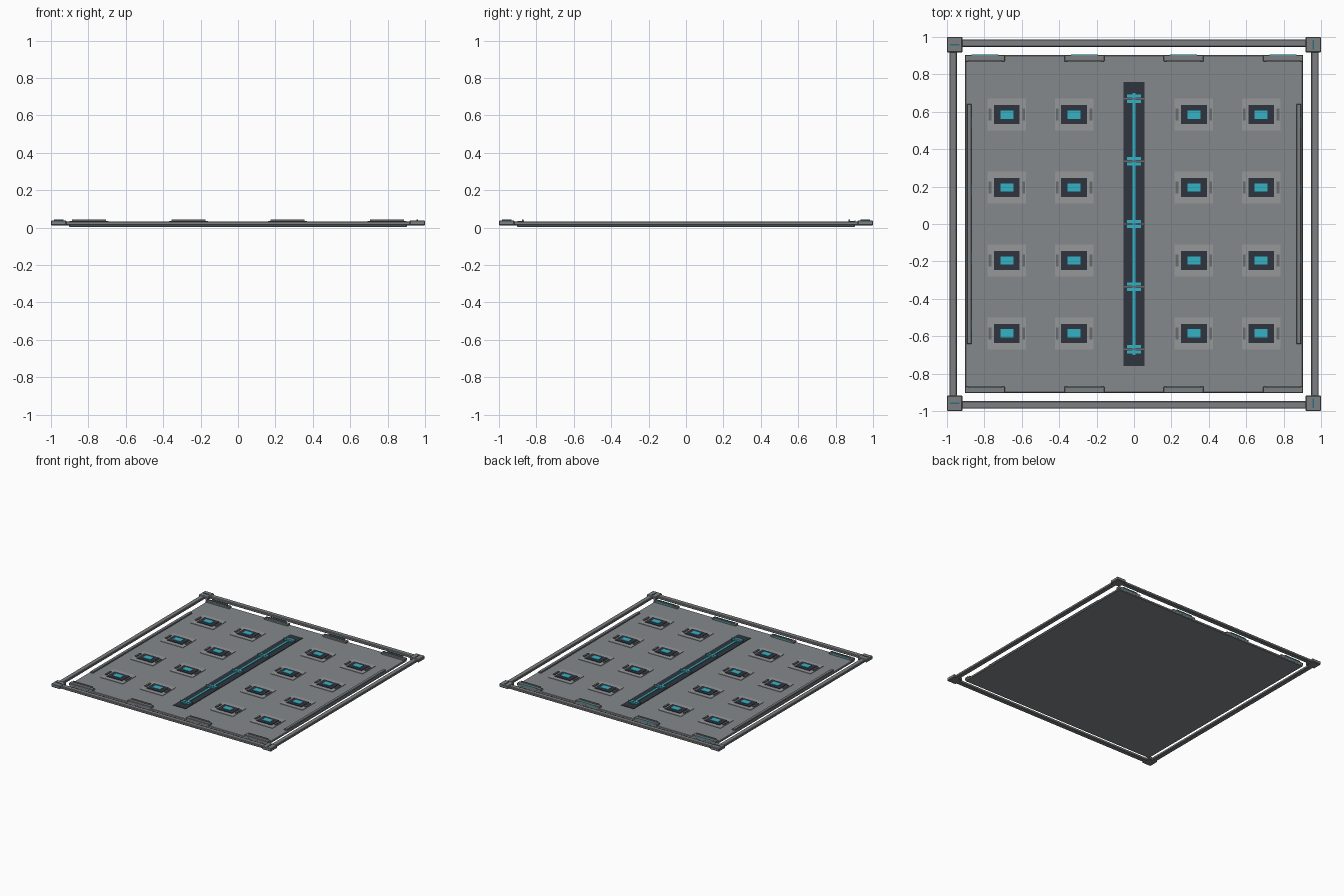
import bpy, bmesh
from mathutils import Matrix

if "Cube" in bpy.data.objects:
    bpy.data.objects.remove(bpy.data.objects["Cube"])


def material(name, color):
    m = bpy.data.materials.new(name)
    m.diffuse_color = color
    m.use_nodes = True
    m.node_tree.nodes["Principled BSDF"].inputs["Base Color"].default_value = m.diffuse_color
    return m


PANEL = material("panel_grey", (0.235, 0.25, 0.262, 1))
FRAME = material("frame_grey", (0.205, 0.21, 0.218, 1))
LIGHT = material("light_grey", (0.30, 0.31, 0.318, 1))
TRIM = material("trim_grey", (0.14, 0.15, 0.16, 1))
DARK = material("dark_panel", (0.028, 0.034, 0.048, 1))
TEAL = material("teal_glow", (0.035, 0.45, 0.56, 1))
DIM = material("dim_teal", (0.02, 0.16, 0.21, 1))


def boxes(name, items, mat, bevel=0):
    """One object made of boxes given as (x, y, width, depth, z_low, z_high)."""
    bm = bmesh.new()
    for x, y, w, d, z0, z1 in items:
        m = Matrix.Translation((x, y, (z0 + z1) / 2)) @ Matrix.Diagonal((w, d, z1 - z0, 1))
        bmesh.ops.create_cube(bm, size=1, matrix=m)
    mesh = bpy.data.meshes.new(name)
    bm.to_mesh(mesh)
    bm.free()
    ob = bpy.data.objects.new(name, mesh)
    bpy.context.collection.objects.link(ob)
    mesh.materials.append(mat)
    if bevel:
        b = ob.modifiers.new("bevel", "BEVEL")
        b.width = bevel
        b.segments = 1
    return ob


SIDES = (-1, 1)

# floor panel
boxes("floor_panel", [(0, 0, 1.805, 1.805, 0.003, 0.02)], PANEL, 0.003)

# outer frame rails and corner blocks
boxes("frame_rails",
      [(0, s * 0.967, 1.86, 0.04, 0.012, 0.033) for s in SIDES] +
      [(s * 0.967, 0, 0.04, 1.86, 0.012, 0.033) for s in SIDES], FRAME, 0.004)
corners = [(sx, sy) for sx in SIDES for sy in SIDES]
boxes("corner_blocks", [(sx * 0.9585, sy * 0.9585, 0.083, 0.083, 0.012, 0.038)
                        for sx, sy in corners], FRAME, 0.004)
boxes("corner_lights", [(sx * 0.9585, sy * 0.9585, 0.05 if sx < 0 else 0.007,
                         0.007 if sx < 0 else 0.05, 0.036, 0.042)
                        for sx, sy in corners], DIM)

# edge clips along the front and back
clip_x = (-0.797, -0.265, 0.265, 0.797)
boxes("clip_bases", [(x, s * 0.886, 0.215, 0.034, 0.012, 0.034)
                     for x in clip_x for s in SIDES], FRAME, 0.003)
boxes("clip_lips", [(x, s * 0.874, 0.18, 0.008, 0.032, 0.043)
                    for x in clip_x for s in SIDES], FRAME)
boxes("clip_lights", [(x, y, 0.145, 0.006, 0.03, 0.037)
                      for x in clip_x for y in (0.904, -0.868)], TEAL)

# side runners with small lights on one face
boxes("side_runners", [(s * 0.881, 0, 0.026, 1.285, 0.018, 0.032) for s in SIDES],
      FRAME, 0.003)
boxes("runner_lights", [(x, y, 0.004, 0.06, 0.024, 0.028)
                        for x in (-0.868, 0.894) for y in (-0.54, -0.18, 0.18, 0.54)], TEAL)

# central channel with conduit and clamps
boxes("center_channel", [(0, 0, 0.113, 1.52, 0.018, 0.024)], DARK)
boxes("conduit", [(0, 0, 0.014, 1.40, 0.022, 0.028)], TEAL)
clamp_y = [i * 0.335 for i in range(-2, 3)]
boxes("conduit_clamps", [(0, y + s * 0.014, 0.076, 0.016, 0.022, 0.031)
                         for y in clamp_y for s in SIDES], TEAL)
boxes("clamp_straps", [(0, y, 0.105, 0.008, 0.022, 0.032) for y in clamp_y], TRIM)

# grid of floor modules
grid = [(x, y) for x in (-0.68, -0.32, 0.32, 0.68) for y in (-0.585, -0.195, 0.195, 0.585)]
boxes("module_plates", [(x, y, 0.205, 0.17, 0.018, 0.024) for x, y in grid], LIGHT)
boxes("module_wells", [(x, y, 0.138, 0.1, 0.021, 0.028) for x, y in grid], DARK)
boxes("module_lights", [(x, y, 0.07, 0.045, 0.025, 0.031) for x, y in grid], TEAL)
boxes("module_brackets", [(x + s * 0.09, y, 0.014, 0.064, 0.021, 0.032)
                          for x, y in grid for s in SIDES], TRIM)
